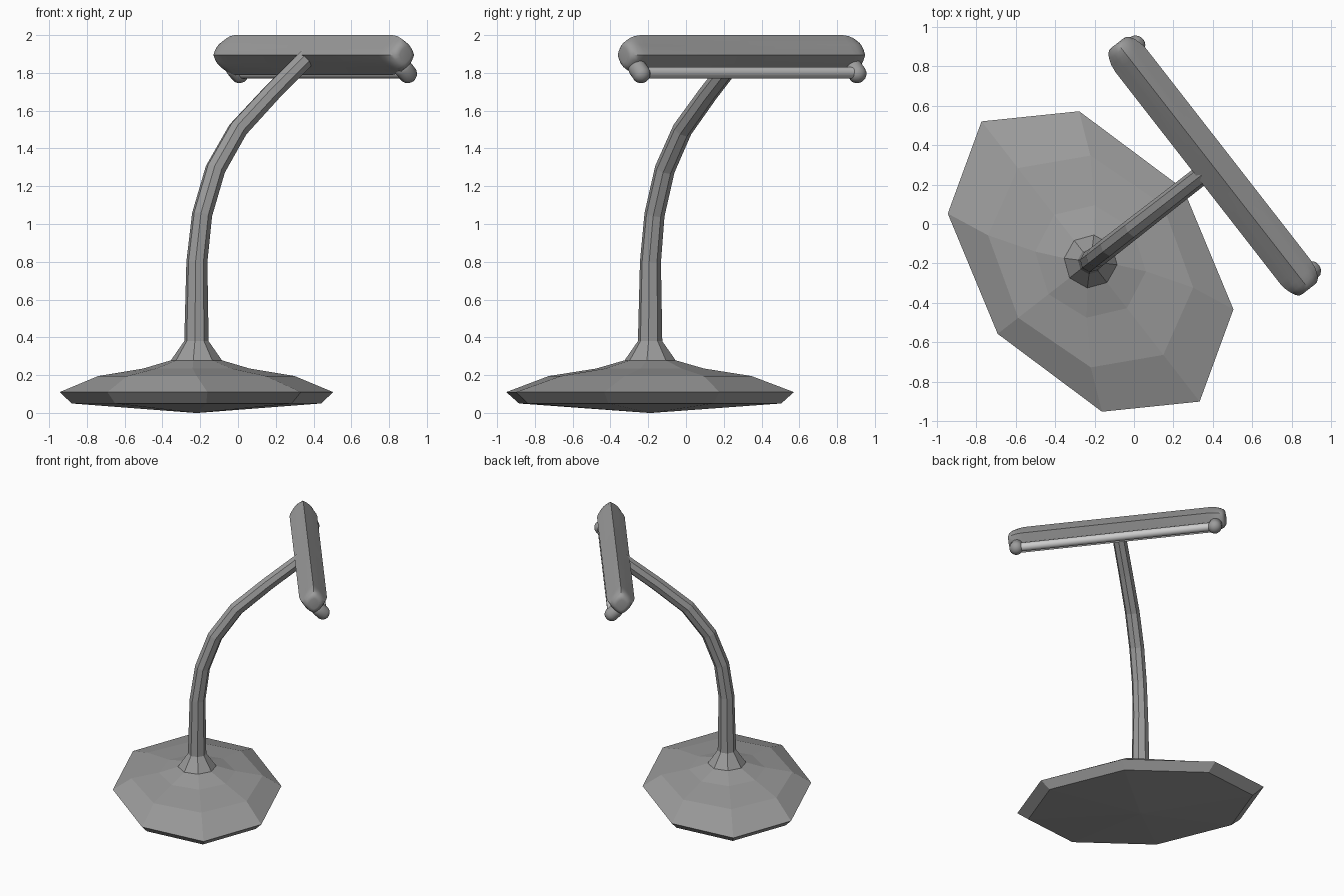
import bpy, bmesh, math
from mathutils import Vector

if "Cube" in bpy.data.objects:
    bpy.data.objects.remove(bpy.data.objects["Cube"])

CENTER = (-0.22, -0.19, 0)
TURN = math.radians(-52.1)      # local x = along the head, local y = arm reach


def grey(name, value):
    m = bpy.data.materials.new(name)
    m.diffuse_color = (value, value, value, 1)
    m.use_nodes = True
    m.node_tree.nodes["Principled BSDF"].inputs["Base Color"].default_value = m.diffuse_color
    return m


DARK = grey("dark_grey", 0.33)
LIGHT = grey("light_grey", 0.8)


def loft(name, rings, angle, mat=DARK):
    """Skin a list of equal-length point rings, closing both ends."""
    bm = bmesh.new()
    vs = [[bm.verts.new(p) for p in r] for r in rings]
    n = len(vs[0])
    for a, b in zip(vs, vs[1:]):
        for i in range(n):
            j = (i + 1) % n
            bm.faces.new((a[i], a[j], b[j], b[i]))
    bm.faces.new(vs[0][::-1])
    bm.faces.new(vs[-1])
    bmesh.ops.recalc_face_normals(bm, faces=bm.faces)
    return finish(name, bm, angle, mat)


def finish(name, bm, angle, mat=DARK):
    me = bpy.data.meshes.new(name)
    bm.to_mesh(me)
    bm.free()
    me.materials.append(mat)
    ob = bpy.data.objects.new(name, me)
    bpy.context.collection.objects.link(ob)
    ob.location = CENTER
    ob.rotation_euler.z = TURN
    if angle:
        bpy.ops.object.select_all(action='DESELECT')
        ob.select_set(True)
        bpy.context.view_layer.objects.active = ob
        bpy.ops.object.shade_smooth_by_angle(angle=math.radians(angle))
    return ob


def angles(n):
    return [2 * math.pi * i / n for i in range(n)]


# Base: stretched octagon dish, flat faces (radius x, radius y, z)
base_profile = [(0.01, 0.01, 0.0), (0.82, 0.545, 0.05), (0.90, 0.597, 0.11),
                (0.60, 0.465, 0.195), (0.30, 0.27, 0.235), (0.13, 0.13, 0.28)]
loft("base", [[Vector((rx * math.cos(a), ry * math.sin(a), z)) for a in angles(8)]
              for rx, ry, z in base_profile], 0)

# Arm: flared neck and curved eight-sided tube (reach, z, radius)
arm_path = [(0, 0.27, 0.137), (0, 0.28, 0.135), (0, 0.38, 0.065), (0.003, 0.80, 0.056),
            (0.038, 1.05, 0.054), (0.127, 1.29, 0.054), (0.278, 1.50, 0.053),
            (0.50, 1.69, 0.051), (0.74, 1.88, 0.05)]
rings = []
for i, (s, z, r) in enumerate(arm_path):
    a, b = arm_path[max(i - 1, 0)], arm_path[min(i + 1, len(arm_path) - 1)]
    d = Vector((0, b[0] - a[0], b[1] - a[1])).normalized()
    side = Vector((0, d.z, -d.y))
    rings.append([Vector((0, s, z)) + r * (math.cos(t) * Vector((1, 0, 0)) + math.sin(t) * side)
                  for t in angles(8)])
loft("arm", rings, 0)

# Head: diamond-section bar with rounded ends (x, size, roundness)
half = [(0.0, 1.0, 0), (0.68, 1.0, 0), (0.72, 0.97, 0.25), (0.75, 0.89, 0.5),
        (0.775, 0.76, 0.6), (0.787, 0.6, 0.6), (0.790, 0.42, 0.6)]
stations = [(-x, k, w) for x, k, w in half[:0:-1]] + half
rings = []
for x, k, w in stations:
    ring = []
    for t in angles(16):
        c, s = math.cos(t), math.sin(t)
        r = (1 - w) / (abs(c) + abs(s)) + w * 0.9
        ring.append(Vector((x, 0.787 + 0.098 * k * r * c, 1.895 + 0.105 * k * r * s)))
    rings.append(ring)
loft("lamp_head", rings, 40)

# Light tube along the lower outer face
loft("light_tube", [[Vector((x, 0.85 + 0.031 * math.cos(t), 1.80 + 0.031 * math.sin(t)))
                     for t in angles(16)] for x in (-0.73, 0.73)], 40, LIGHT)

# Rounded sockets holding the tube, tilted square to the lower outer face
c, s = math.cos(math.radians(-44)), math.sin(math.radians(-44))
for side, label in ((-1, "left"), (1, "right")):
    bm = bmesh.new()
    bmesh.ops.create_uvsphere(bm, u_segments=16, v_segments=10, radius=1)
    for v in bm.verts:
        p = v.co.y * 0.05 + (0.015 if v.co.y > 0 else -0.025)
        x, q = v.co.x * 0.05, v.co.z * 0.05
        v.co = (side * 0.725 + x, 0.842 + p * c - q * s, 1.806 + p * s + q * c)
    finish("tube_socket_" + label, bm, 60)
